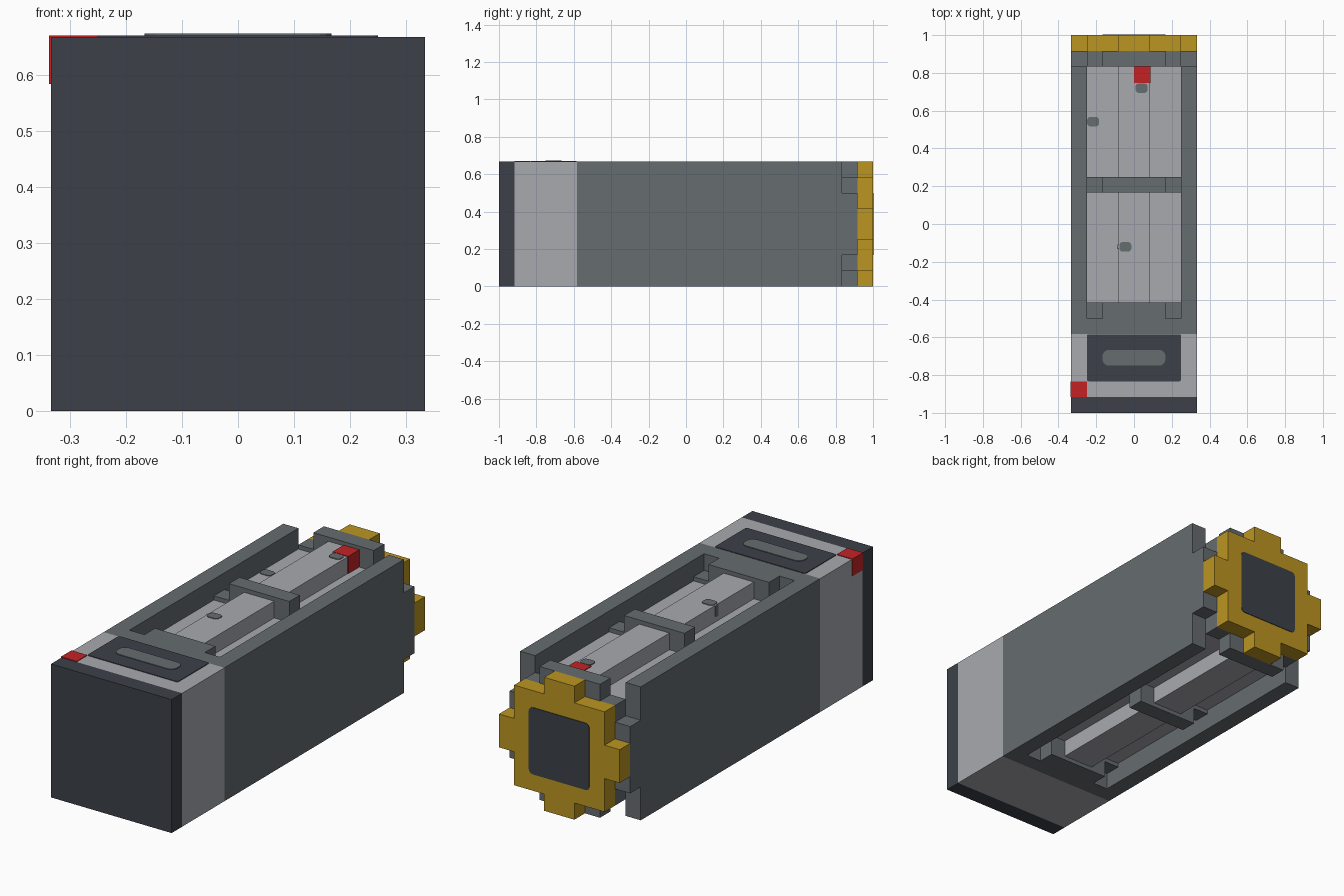
import bpy, bmesh, math

if "Cube" in bpy.data.objects:
    bpy.data.objects.remove(bpy.data.objects["Cube"], do_unlink=True)

U = 2 / 24      # one block
SKIN = 0.04     # thickness of painted plates, in blocks


def material(name, rgb):
    m = bpy.data.materials.new(name)
    m.use_nodes = True
    m.diffuse_color = (*rgb, 1)
    bsdf = next(n for n in m.node_tree.nodes if n.type == 'BSDF_PRINCIPLED')
    bsdf.inputs["Base Color"].default_value = (*rgb, 1)
    return m


grey = material("mid grey", (0.133, 0.150, 0.159))
light = material("light grey", (0.39, 0.40, 0.43))
dark = material("dark slate", (0.045, 0.053, 0.066))
gold = material("gold", (0.50, 0.30, 0.015))
red = material("red", (0.55, 0.016, 0.018))


def prism(name, outline, lo, hi, mat, axis="y"):
    """Extrude a 2D outline along an axis; z is measured from mid height."""
    place = {"x": lambda u, v, t: (t, u, v),
             "y": lambda u, v, t: (u, t, v),
             "z": lambda u, v, t: (u, v, t)}[axis]
    bm = bmesh.new()
    rings = []
    for t in (lo, hi):
        ring = []
        for u, v in outline:
            x, y, z = place(u, v, t)
            ring.append(bm.verts.new((x * U, y * U, (z + 4) * U)))
        bm.faces.new(ring)
        rings.append(ring)
    n = len(outline)
    for i in range(n):
        j = (i + 1) % n
        bm.faces.new((rings[0][i], rings[0][j], rings[1][j], rings[1][i]))
    bmesh.ops.recalc_face_normals(bm, faces=bm.faces)
    mesh = bpy.data.meshes.new(name)
    bm.to_mesh(mesh)
    bm.free()
    mesh.materials.append(mat)
    obj = bpy.data.objects.new(name, mesh)
    bpy.context.collection.objects.link(obj)
    return obj


def mirrored(quarter):
    """Full outline from one quarter, listed from top to right."""
    back = quarter[::-1]
    return (quarter + [(u, -v) for u, v in back]
            + [(-u, -v) for u, v in quarter] + [(-u, v) for u, v in back])


def rect(u0, u1, v0, v1):
    return [(u0, v0), (u1, v0), (u1, v1), (u0, v1)]


def rounded(cu, cv, hu, hv, r, steps=4):
    """Rounded rectangle around a centre."""
    pts = []
    for k, (su, sv) in enumerate([(1, 1), (-1, 1), (-1, -1), (1, -1)]):
        for i in range(steps + 1):
            a = math.pi / 2 * (k + i / steps)
            pts.append((cu + su * (hu - r) + r * math.cos(a),
                        cv + sv * (hv - r) + r * math.sin(a)))
    return pts


# Front end
square = mirrored([(4, 4)])
prism("front_cap", square, -12, -11, dark)
prism("front_block", square, -11, -7, light)
prism("top_panel", rounded(0, -8.5, 3, 1.49, 0.12), 4, 4 + SKIN, dark, "z")
prism("top_slot", rounded(0, -8.5, 2, 0.5, 0.4), 4, 4 + 2 * SKIN, grey, "z")
prism("corner_marker", rect(-4 - SKIN, -3, 3, 4 + SKIN), -11, -10, red)

# Casing: side walls, collar and stepped ribs
for side, s in (("left", 1), ("right", -1)):
    prism(side + "_wall", rect(3 * s, 4 * s, -4, 4), -7, 10, grey)
prism("collar", mirrored([(3, 4)]), -7, -6, grey)
rib = mirrored([(2, 4), (2, 3), (3, 3)])
prism("front_rib", rib, -6, -5, grey)
prism("middle_rib", rib, 2, 3, grey)
prism("rear_ring", mirrored([(2, 4), (2, 3), (3, 3), (3, 2), (4, 2)]), 10, 11, grey)

# Inner core with raised bars, its marker and stains
top, step = 3.75, 2.75
prism("core", mirrored([(1, top), (1, step), (3, step)]), -5, 10, light)
prism("core_marker", rect(0, 1 + SKIN, step, top + SKIN), 9 - SKIN, 10, red)
for i, (x, y, z) in enumerate([(-2.6, 6.5, step), (0.48, 8.63, top), (-0.55, -1.45, top)]):
    prism(f"stain_{i + 1}", rounded(x, y, 0.38, 0.3, 0.2), z, z + SKIN, grey, "z")
prism("side_stain", rounded(-1.45, 3.4, 0.15, 0.35, 0.1), -1 - SKIN, -1, grey, "x")

# Rear toothed plate
gear = mirrored([(1, 4), (1, 3), (3, 3), (3, 1), (4, 1)])
prism("rear_plate", gear, 11, 12, gold)
prism("rear_panel", rounded(0, 0, 2, 2, 0.25), 12, 12 + SKIN, dark)
